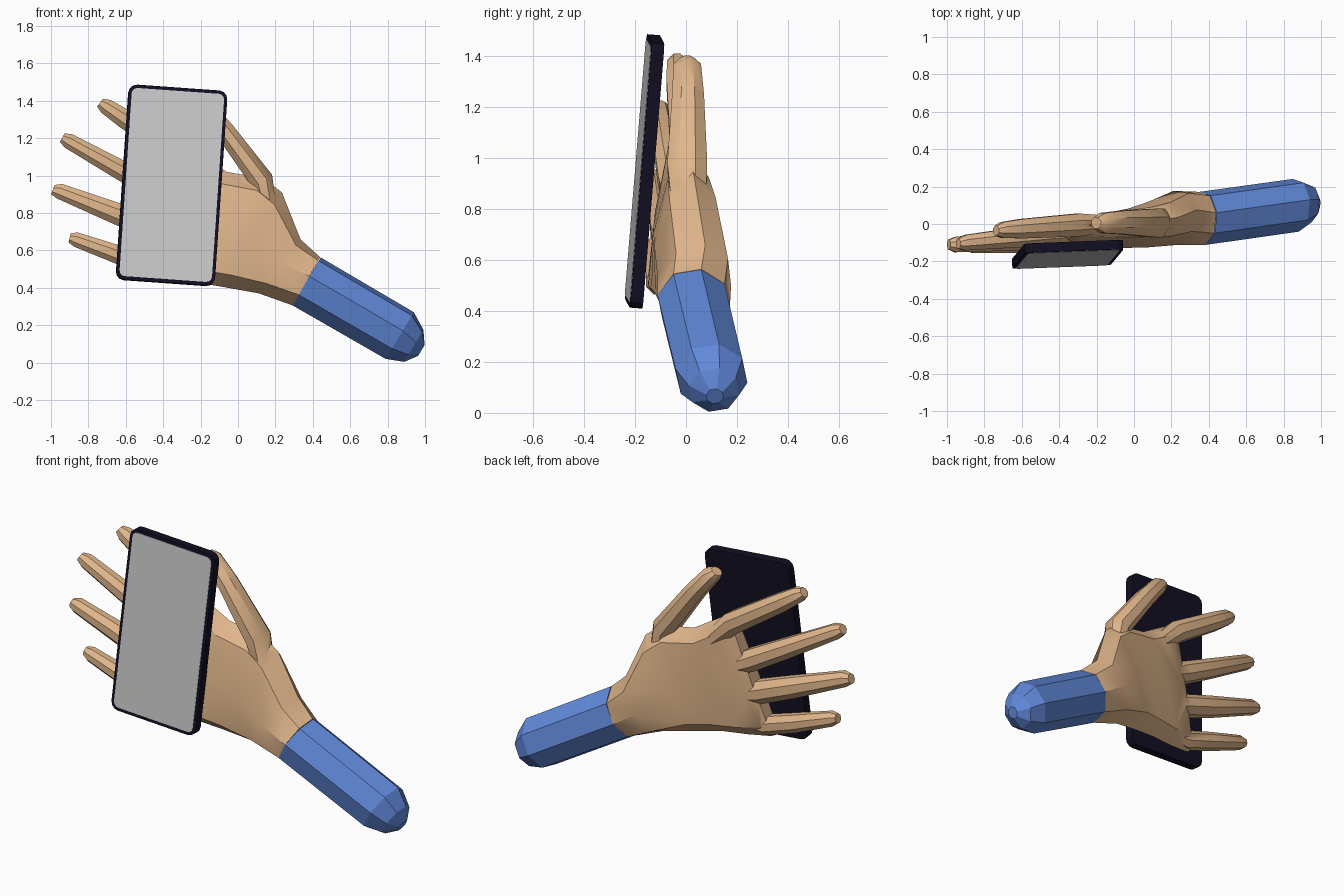
import bpy, bmesh
from math import sin, cos, radians, pi
from mathutils import Vector, Matrix

if "Cube" in bpy.data.objects:
    bpy.data.objects.remove(bpy.data.objects["Cube"])


def material(name, rgb):
    m = bpy.data.materials.new(name)
    m.diffuse_color = (*rgb, 1)
    m.use_nodes = True
    m.node_tree.nodes["Principled BSDF"].inputs["Base Color"].default_value = m.diffuse_color
    return m


SKIN = material("skin", (0.75, 0.47, 0.26))
BLUE = material("sleeve_blue", (0.12, 0.25, 0.70))
DARK = material("case_dark", (0.006, 0.005, 0.016))


def add_object(name, bm, mat=None):
    bmesh.ops.recalc_face_normals(bm, faces=bm.faces)
    me = bpy.data.meshes.new(name)
    bm.to_mesh(me)
    bm.free()
    ob = bpy.data.objects.new(name, me)
    bpy.context.collection.objects.link(ob)
    if mat:
        me.materials.append(mat)
    return ob


def activate(ob):
    bpy.ops.object.select_all(action='DESELECT')
    ob.select_set(True)
    bpy.context.view_layer.objects.active = ob


def ring(low, high, depth, phase=0.0, power=1.0, n=8):
    """Cross-section spanning low-high, with half thickness depth along y."""
    low, high = Vector(low), Vector(high)
    mid, half = (low + high) / 2, (high - low) / 2
    shape = lambda v: (1 if v > 0 else -1) * abs(v) ** power if abs(v) > 1e-6 else 0
    pts = []
    for i in range(n):
        a = radians(phase) + 2 * pi * i / n
        pts.append(mid + half * shape(cos(a)) + Vector((0, depth * shape(sin(a)), 0)))
    return pts


def loft(name, rings, mat, cap_start=True):
    bm = bmesh.new()
    loops = [[bm.verts.new(p) for p in r] for r in rings]
    n = len(loops[0])
    for a, b in zip(loops, loops[1:]):
        for i in range(n):
            j = (i + 1) % n
            bm.faces.new((a[i], a[j], b[j], b[i]))
    if cap_start:
        bm.faces.new(loops[0])
    bm.faces.new(loops[-1])
    return add_object(name, bm, mat)


def tube(name, path, mat, phase, cap_start=True, grow=1.0):
    """Octagonal tube along a path of (x, y, z, radius, optional y radius)."""
    d = Vector(path[-1][:3]) - Vector(path[0][:3])
    up = d.cross(Vector((0, 1, 0))).normalized()
    rings = []
    for x, y, z, r, *deep in path:
        c = Vector((x, y, z))
        h = deep[0] if deep else r
        rings.append(ring(c - up * r * grow, c + up * r * grow, h * grow, phase))
    return loft(name, rings, mat, cap_start)


# Sleeve: octagonal tube with a rounded end
tube("sleeve", [(0.366, 0.03, 0.435, 0.152, 0.145), (0.865, 0.10, 0.145, 0.149, 0.144),
                (0.94, 0.11, 0.09, 0.102), (0.98, 0.113, 0.065, 0.035)],
     BLUE, 12, cap_start=False)

# Palm: lofted from the cuff to the webs between the fingers
hand = loft("hand", [
    ring((0.291, 0.03, 0.303), (0.441, 0.03, 0.567), 0.145, phase=12),
    ring((0.11, 0.005, 0.37), (0.335, 0.06, 0.66), 0.148, phase=6),
    ring((-0.08, -0.04, 0.405), (0.235, 0.035, 0.91), 0.122, power=0.85),
    ring((-0.20, -0.065, 0.425), (0.14, 0.02, 0.985), 0.105, power=0.75),
    ring((-0.34, -0.09, 0.435), (-0.06, 0.01, 1.02), 0.088, power=0.7),
    ring((-0.47, -0.11, 0.452), (-0.24, -0.005, 1.13), 0.064, power=0.65),
    ring((-0.50, -0.113, 0.465), (-0.30, -0.015, 1.12), 0.042, power=0.65),
], SKIN)

# Fingers and thumb
digits = {
    "index_finger": [(-0.14, 0.00, 0.95, 0.045), (-0.30, -0.005, 1.108, 0.062),
                     (-0.60, -0.025, 1.30, 0.053), (-0.705, -0.032, 1.37, 0.043),
                     (-0.738, -0.035, 1.39, 0.027)],
    "middle_finger": [(-0.22, -0.035, 0.81, 0.045), (-0.40, -0.048, 0.905, 0.062),
                      (-0.61, -0.07, 1.02, 0.055), (-0.905, -0.10, 1.185, 0.042),
                      (-0.94, -0.105, 1.203, 0.027)],
    "ring_finger": [(-0.25, -0.065, 0.65, 0.045), (-0.43, -0.077, 0.715, 0.064),
                    (-0.63, -0.088, 0.79, 0.06, 0.055), (-0.955, -0.11, 0.917, 0.042),
                    (-0.99, -0.11, 0.925, 0.027)],
    "little_finger": [(-0.28, -0.085, 0.51, 0.035), (-0.45, -0.105, 0.515, 0.053),
                      (-0.64, -0.105, 0.577, 0.051), (-0.866, -0.115, 0.658, 0.04),
                      (-0.90, -0.115, 0.668, 0.026)],
    "thumb": [(0.16, 0.01, 0.83, 0.05, 0.07), (0.13, 0.005, 0.97, 0.064, 0.08),
              (-0.07, 0.008, 1.24, 0.053, 0.064), (-0.17, 0.005, 1.36, 0.047, 0.055),
              (-0.202, 0.005, 1.386, 0.03)],
}

# Merge the digits into the palm as one skin
for name, path in digits.items():
    part = tube(name, path, SKIN, 22.5, grow=1.06)
    mod = hand.modifiers.new("join_" + name, 'BOOLEAN')
    mod.operation = 'UNION'
    mod.solver = 'EXACT'
    mod.object = part
    activate(hand)
    bpy.ops.object.modifier_apply(modifier=mod.name)
    bpy.data.objects.remove(part, do_unlink=True)
activate(hand)
bpy.ops.object.shade_smooth_by_angle(angle=radians(35))

# Frame of the tilted phone
up = Vector((0.07, 0.085, 1.03)).normalized()
back = up.cross(Vector((0.515, 0.02, -0.035))).normalized()
side = back.cross(up)
frame = Matrix((side, back, up)).transposed().to_4x4()
frame.translation = (-0.355, -0.162, 0.948)


def slab(name, w, t, h, radius, y, mat=None):
    """Upright slab with rounded corners."""
    bm = bmesh.new()
    bmesh.ops.create_cube(bm, size=1)
    bmesh.ops.scale(bm, vec=(w, t, h), verts=bm.verts)
    edges = [e for e in bm.edges if abs(e.verts[0].co.y - e.verts[1].co.y) > t / 2]
    bmesh.ops.bevel(bm, geom=edges, offset=radius, segments=3, profile=0.5, affect='EDGES')
    bmesh.ops.translate(bm, vec=(0, y, 0), verts=bm.verts)
    bmesh.ops.transform(bm, matrix=frame, verts=bm.verts)
    return add_object(name, bm, mat)


# Phone body and its screen
slab("phone_body", 0.53, 0.05, 1.048, 0.045, 0, DARK)
slab("phone_screen", 0.496, 0.004, 1.012, 0.03, -0.0255)
